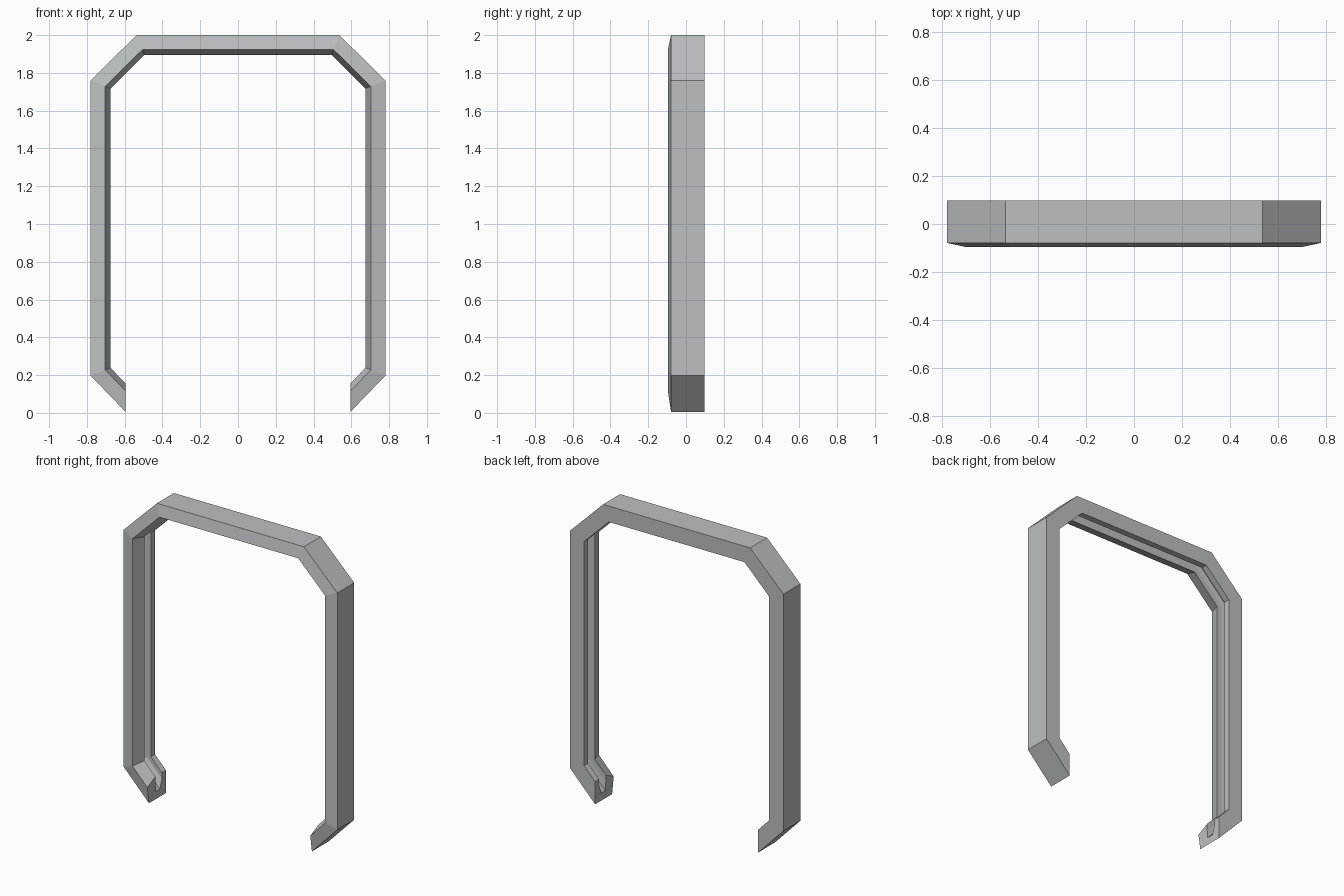
import bpy, bmesh

if "Cube" in bpy.data.objects:
    bpy.data.objects.remove(bpy.data.objects["Cube"])

# Flat grey metal
metal = bpy.data.materials.new("grey metal")
metal.diffuse_color = (0.50, 0.53, 0.54, 1)
metal.use_nodes = True
metal.node_tree.nodes["Principled BSDF"].inputs["Base Color"].default_value = metal.diffuse_color

# Right half of the outer outline: (x, z, inward mitre direction x, z)
half = [
    (0.595, 0.005, 0.0, 1.43),
    (0.78, 0.197, -1.0, 0.40),
    (0.78, 1.76, -1.0, -0.41),
    (0.537, 2.0, -0.40, -1.0),
]
path = half + [(-x, z, -dx, dz) for x, z, dx, dz in reversed(half)]

# Cross-section: (depth inward from the outline, y).
# The inner side slopes up to a central edge, then drops into a slot.
section = [
    (0.0, 0.098), (0.0, -0.079), (0.077, -0.096),
    (0.105, -0.013), (0.072, -0.013), (0.035, -0.008),
    (0.035, 0.035), (0.078, 0.056),
    (0.105, 0.056), (0.105, 0.098),
]

# Sweep the section along the outline with mitred corners
bm = bmesh.new()
rings = [[bm.verts.new((x + dx * d, y, z + dz * d)) for d, y in section]
         for x, z, dx, dz in path]
n = len(section)
for a, b in zip(rings, rings[1:]):
    for i in range(n):
        j = (i + 1) % n
        bm.faces.new((a[i], a[j], b[j], b[i]))

# End caps
bm.faces.new(rings[0])
bm.faces.new(rings[-1][::-1])
bmesh.ops.recalc_face_normals(bm, faces=bm.faces)

mesh = bpy.data.meshes.new("door_frame")
bm.to_mesh(mesh)
bm.free()
mesh.materials.append(metal)
frame = bpy.data.objects.new("door_frame", mesh)
bpy.context.collection.objects.link(frame)
